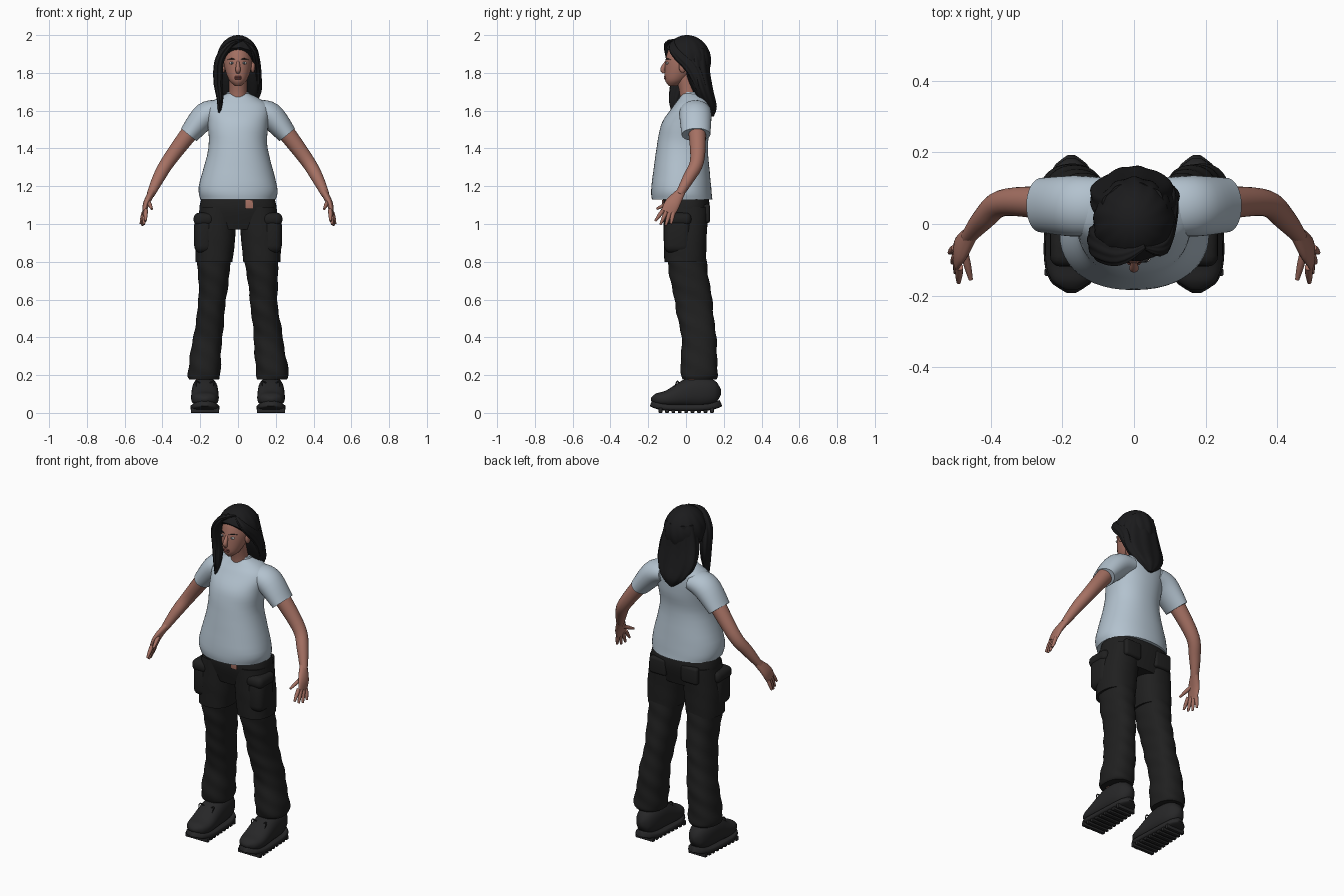
import bpy, bmesh
from math import sin, cos, pi, radians, atan2
from mathutils import Vector, Matrix

default_cube = bpy.data.objects.get("Cube")
if default_cube:
    bpy.data.objects.remove(default_cube, do_unlink=True)


def material(name, *colour):
    mat = bpy.data.materials.new(name)
    mat.use_nodes = True
    mat.diffuse_color = (*colour, 1)
    shader = next(n for n in mat.node_tree.nodes if n.type == 'BSDF_PRINCIPLED')
    shader.inputs["Base Color"].default_value = (*colour, 1)
    return mat


SHIRT = material("pale_blue_cotton", .45, .54, .62)
SKIN = material("skin", .38, .165, .125)
HAIR = material("black_hair", .011, .011, .012)
CLOTH = material("black_cloth", .014, .014, .014)
LEATHER = material("dark_leather", .02, .02, .021)
WHITE = material("eye_white", .6, .58, .56)
IRIS = material("grey_iris", .08, .1, .12)
LIPS = material("lips", .25, .08, .07)


def finish(name, bm, mat):
    bmesh.ops.recalc_face_normals(bm, faces=bm.faces)
    mesh = bpy.data.meshes.new(name)
    bm.to_mesh(mesh)
    bm.free()
    mesh.materials.append(mat)
    mesh.shade_smooth()
    mesh.set_sharp_from_angle(angle=radians(50))
    obj = bpy.data.objects.new(name, mesh)
    bpy.context.collection.objects.link(obj)


def spline(rows, steps):
    """Smooth interpolation through rows of numbers."""
    rows = [Vector(row) for row in rows]
    result = []
    for i in range(len(rows) - 1):
        before, start = rows[max(i - 1, 0)], rows[i]
        end, after = rows[i + 1], rows[min(i + 2, len(rows) - 1)]
        leave, arrive = (end - before) / 2, (after - start) / 2
        for k in range(steps):
            t = k / steps
            ease = t * t * (3 - 2 * t)
            result.append(start.lerp(end, ease) + leave * t * (1 - t) ** 2
                          - arrive * t * t * (1 - t))
    return result + [rows[-1]]


def sweep(name, rows, mat, side=1, ref=(0, 1, 0), level=False, sides=24, steps=5,
          power=2, ripple=0, fold=0):
    """Skin rings given as x, y, z, half width and half depth along ref."""
    rows = spline(rows, steps)
    points = [Vector((row[0] * side, row[1], row[2])) for row in rows]
    bm = bmesh.new()
    loops = []
    for i, (point, row) in enumerate(zip(points, rows)):
        along = points[min(i + 1, len(points) - 1)] - points[max(i - 1, 0)]
        along = Vector((0, 0, 1)) if level else along.normalized()
        deep = Vector(ref)
        deep = (deep - along * deep.dot(along)).normalized()
        wide = deep.cross(along)
        loop = []
        for k in range(sides):
            angle = 2 * pi * k / sides
            c, s = cos(angle), sin(angle)
            swell = 1 + ripple * cos(9 * angle)
            swell += fold * sin(45 * point.z + 2 * angle) * sin(17 * point.z + angle)
            u = abs(c) ** (2 / power) * (1 if c > 0 else -1) * row[3] * swell
            v = abs(s) ** (2 / power) * (1 if s > 0 else -1) * row[4] * swell
            loop.append(bm.verts.new(point + wide * u + deep * v))
        loops.append(loop)
    for low, high in zip(loops, loops[1:]):
        for k in range(sides):
            j = (k + 1) % sides
            bm.faces.new((low[k], low[j], high[j], high[k]))
    bm.faces.new(loops[0])
    bm.faces.new(loops[-1])
    finish(name, bm, mat)


def stack(name, rows, mat, **options):
    """Level rings on the centre line: z, y, half width, half depth."""
    sweep(name, [(0, y, z, w, d) for z, y, w, d in rows], mat, level=True, **options)


def strand(name, path, width, depth, mat, **options):
    """A lock that swells in the middle and narrows at both ends."""
    rows = []
    for i, point in enumerate(path):
        swell = .2 + .8 * sin(pi * i / (len(path) - 1))
        rows.append((*point, width * swell, depth * swell))
    sweep(name, rows, mat, **options)


def tube(name, rows, mat, side, **options):
    """Round rings: x, y, z, radius."""
    sweep(name, [(*row, row[-1]) for row in rows], mat, side, **options)


def ball(name, loc, scale, mat):
    bm = bmesh.new()
    place = Matrix.Translation(loc) @ Matrix.Diagonal((*scale, 1))
    bmesh.ops.create_uvsphere(bm, u_segments=20, v_segments=12, radius=1, matrix=place)
    finish(name, bm, mat)


def box(name, loc, size, mat, bevel):
    bm = bmesh.new()
    place = Matrix.Translation(loc) @ Matrix.Diagonal((*size, 1))
    bmesh.ops.create_cube(bm, size=1, matrix=place)
    bmesh.ops.bevel(bm, geom=bm.edges[:], offset=bevel, segments=4, profile=.5,
                    affect='EDGES')
    finish(name, bm, mat)


# Shirt body and collar
stack("shirt_body", [(1.13, -.02, .2, .16), (1.2, -.025, .207, .158), (1.4, -.02, .157, .136),
                     (1.53, 0, .16, .13), (1.62, .03, .166, .1), (1.66, .04, .12, .08),
                     (1.69, .03, .06, .05)], SHIRT, sides=48, power=2.2, fold=.006)
stack("shirt_collar", [(1.67, .034, .068, .06), (1.7, .034, .058, .05)], SHIRT)

# Head, neck and mouth
stack("neck", [(1.62, .025, .055, .055), (1.7, .015, .047, .05), (1.8, 0, .05, .06)], SKIN)
stack("head", [(1.73, -.07, .015, .02), (1.76, -.056, .046, .054), (1.82, -.025, .069, .087),
               (1.88, 0, .077, .106), (1.94, .01, .065, .092), (1.98, .015, .02, .03)],
      SKIN, sides=40)
sweep("nose", [(0, -.103, 1.86, .007, .008), (0, -.123, 1.82, .013, .013),
               (0, -.115, 1.8, .01, .008)], SKIN)
for name, z in (("upper_lip", 1.779), ("lower_lip", 1.77)):
    ball(name, (0, -.108, z), (.02, .009, .006), LIPS)

# Hair cap, cut along the hairline
bm = bmesh.new()
bmesh.ops.create_uvsphere(bm, u_segments=80, v_segments=28, radius=1)
for vert in bm.verts:
    x, y, z = vert.co
    wave = 1 + .018 * sin(13 * atan2(y, x) + 3 * z) * (1 - z * z)
    vert.co = (x * .113 * wave, y * .126 * wave + .005, z * .134 + 1.866)
cut = bmesh.ops.bisect_plane(bm, geom=bm.verts[:] + bm.edges[:] + bm.faces[:],
                             plane_co=(0, -.1, 1.93), plane_no=(0, 1, 1),
                             clear_inner=True)["geom_cut"]
bmesh.ops.edgeloop_fill(bm, edges=[e for e in cut if isinstance(e, bmesh.types.BMEdge)])
finish("hair_cap", bm, HAIR)

# Long hair behind, and locks falling from the parting
stack("hair_back", [(1.93, .045, .09, .07), (1.8, .06, .118, .067), (1.7, .09, .12, .055),
                    (1.62, .12, .075, .042), (1.57, .135, .012, .012)],
      HAIR, sides=72, ripple=.035)
strand("hair_front_lock", [(.03, -.06, 1.975), (-.04, -.085, 1.95), (-.096, -.06, 1.87),
                           (-.105, -.04, 1.76), (-.095, -.06, 1.66), (-.1, -.065, 1.58)],
       .025, .045, HAIR, sides=54, ripple=.06)
strand("hair_side_lock", [(.03, -.065, 1.97), (.08, -.06, 1.92), (.1, .03, 1.83),
                          (.1, .08, 1.72), (.06, .11, 1.6)],
       .022, .036, HAIR, sides=54, ripple=.06)

# Hips with the gap at the fly
stack("trouser_hips", [(1.16, 0, .185, .115), (1.08, 0, .205, .125), (.97, 0, .19, .1)],
      CLOTH, sides=48, power=2.5)
box("waist_gap", (.06, -.122, 1.105), (.04, .009, .045), SKIN, .002)

for side, tag in ((1, "left_"), (-1, "right_")):
    # Eyes, eyebrows and ears
    ball(tag + "eye", (side * .032, -.0985, 1.852), (.014, .008, .007), WHITE)
    ball(tag + "iris", (side * .032, -.104, 1.852), (.006, .004, .006), IRIS)
    strand(tag + "eyebrow", [(.013, -.107, 1.87), (.034, -.101, 1.875), (.055, -.08, 1.87)],
           .004, .003, HAIR, side=side, ref=(0, 0, 1), sides=8)
    ball(tag + "ear", (side * .078, -.018, 1.833), (.013, .02, .032), SKIN)

    # Sleeve, arm and palm
    sweep(tag + "sleeve", [(.09, .05, 1.6, .055, .08), (.17, .05, 1.575, .07, .085),
                           (.26, .053, 1.473, .053, .076)], SHIRT, side, sides=32)
    tube(tag + "arm", [(.2, .05, 1.55, .05), (.27, .06, 1.465, .045), (.37, .058, 1.33, .037),
                       (.42, .015, 1.245, .032), (.463, -.036, 1.155, .021)], SKIN, side)
    sweep(tag + "palm", [(.455, -.026, 1.17, .019, .024), (.485, -.07, 1.11, .017, .04),
                         (.497, -.095, 1.06, .01, .038)], SKIN, side)

    # Fingers fan out from the knuckles
    fingers = {"thumb": (Vector((.475, -.075, 1.12)), Vector((.456, -.155, 1.08)))}
    for i, finger in enumerate(("index", "middle", "ring", "little")):
        knuckle = Vector((.488, -.12, 1.075)).lerp(Vector((.5, -.067, 1.06)), i / 3)
        tip = Vector((.49, -.163, 1.015)).lerp(Vector((.515, -.08, 1)), i / 3)
        tip.z -= .015 * sin(pi * i / 3)
        fingers[finger] = knuckle, tip
    for finger, (base, tip) in fingers.items():
        rows = [(*base.lerp(tip, t), .011 - .005 * t ** 3) for t in (0, .5, 1)]
        tube(tag + finger + "_finger", rows, SKIN, side, ref=(1, 0, 0), sides=12)

    # Trouser leg: wider thigh panel over the lower leg
    sweep(tag + "trouser_thigh", [(.105, 0, 1.09, .098, .118), (.12, -.004, .93, .105, .114),
                                  (.127, -.005, .8, .098, .11)],
          CLOTH, side, level=True, sides=40, power=2.3, fold=.012)
    sweep(tag + "trouser_lower_leg", [(.125, 0, .83, .092, .104), (.136, .037, .6, .073, .1),
                                      (.16, .067, .4, .077, .092), (.18, .07, .22, .086, .098),
                                      (.18, .068, .178, .08, .09)],
          CLOTH, side, level=True, sides=40, steps=12, power=2.3, fold=.045)
    box(tag + "cargo_pocket", (side * .18, -.045, .94), (.104, .142, .19), CLOTH, .04)
    box(tag + "pocket_flap", (side * .18, -.045, 1.025), (.11, .148, .07), CLOTH, .03)
    box(tag + "back_pocket", (side * .105, .11, 1.055), (.11, .036, .1), CLOTH, .015)

    # Ankle, then shoe and sole shaped by rules from toe to heel
    tube(tag + "ankle", [(.178, .035, .12, .047), (.178, .04, .24, .04)], SKIN, side,
         level=True)
    upper, sole = [], []
    for i in range(19):
        t = i / 18
        end = 2 * t - 1
        y = -.185 + .37 * t
        roundness = (1.03 - end ** 4) ** .5
        width = (.078 - .016 * t) * roundness
        climb = min(max((t - .15) / .5, 0), 1)
        height = .085 + .075 * climb * climb * (3 - 2 * climb)
        upper.append((.175, y, .03 + height / 2, width, height / 2 * roundness))
        sole.append((.175, y, .027 + .025 * end ** 4, width + .004, .018))
    sweep(tag + "shoe_upper", upper, LEATHER, side, ref=(0, 0, 1), sides=32, steps=2, power=2.4)
    sweep(tag + "shoe_sole", sole, LEATHER, side, ref=(0, 0, 1), steps=2, power=4)
    for i in range(9):
        box(tag + "tread_%d" % (i + 1), (side * .175, -.135 + i * .034, .013),
            (.15 - .004 * i, .02, .026), LEATHER, .004)
    for bow, x in (("outer", .22), ("inner", .13)):
        strand(tag + bow + "_lace", [(.175, -.03, .14), (x, -.045, .168), (x, -.06, .14)],
               .004, .004, LEATHER, side=side, sides=8)
